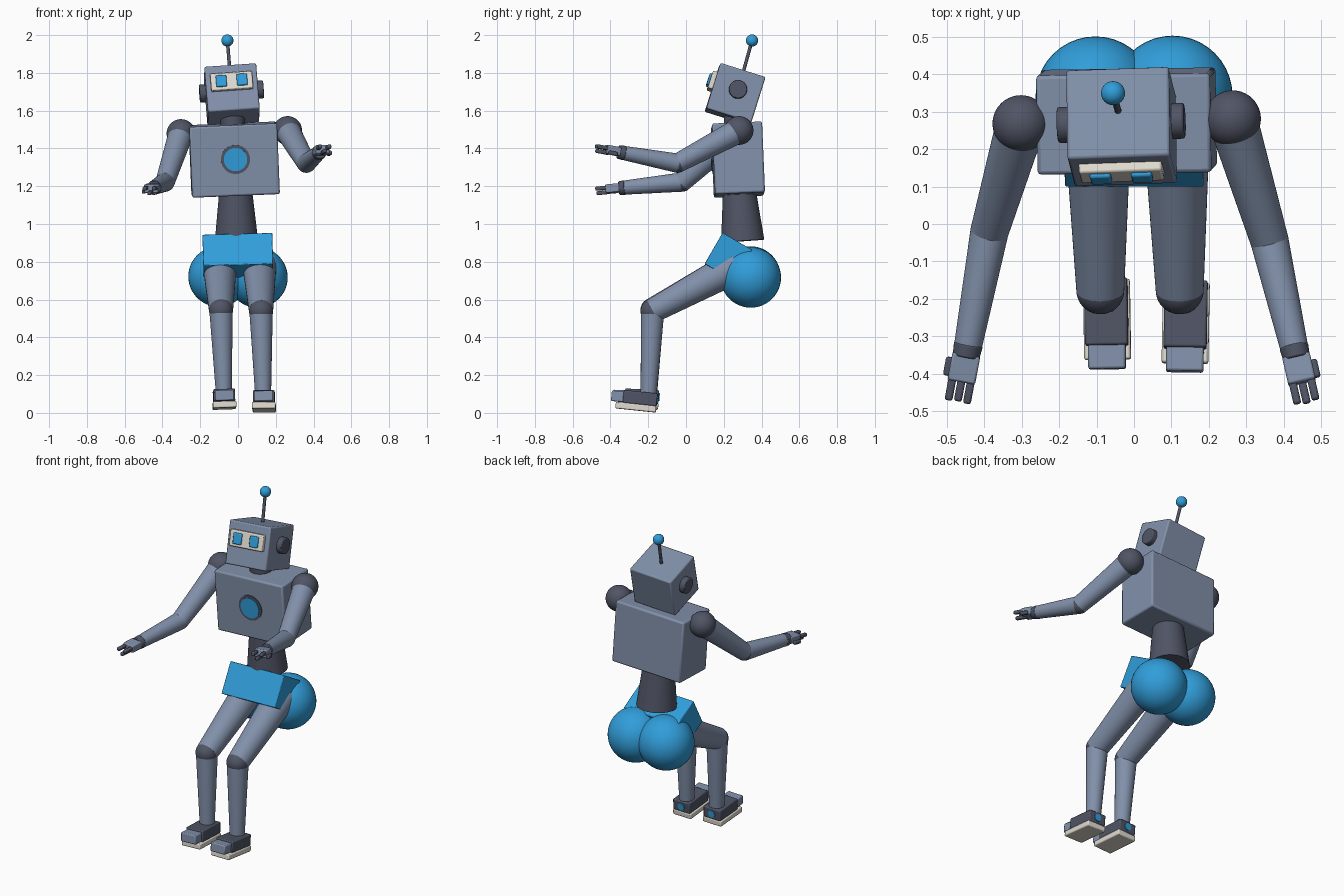
import bpy, bmesh
from math import radians
from mathutils import Matrix, Vector, Euler

cube = bpy.data.objects.get("Cube")
if cube:
    bpy.data.objects.remove(cube, do_unlink=True)


def material(name, rgb):
    m = bpy.data.materials.new(name)
    m.use_nodes = True
    m.diffuse_color = (*rgb, 1)
    m.node_tree.nodes["Principled BSDF"].inputs["Base Color"].default_value = (*rgb, 1)
    return m


STEEL = material("steel blue grey", (0.22, 0.28, 0.40))
DARK = material("dark grey", (0.08, 0.09, 0.13))
BLUE = material("bright blue", (0.03, 0.34, 0.70))
CREAM = material("cream", (0.75, 0.71, 0.63))


def frame(loc, x=0, y=0, z=0):
    rot = Euler((radians(x), radians(y), radians(z))).to_matrix().to_4x4()
    return Matrix.Translation(loc) @ rot


def finish(name, bm, mat, matrix, bevel=0):
    mesh = bpy.data.meshes.new(name)
    bm.to_mesh(mesh)
    bm.free()
    mesh.materials.append(mat)
    ob = bpy.data.objects.new(name, mesh)
    bpy.context.collection.objects.link(ob)
    ob.matrix_world = matrix
    if bevel:
        mod = ob.modifiers.new("soft edges", "BEVEL")
        mod.width, mod.segments = bevel, 2
    bpy.ops.object.select_all(action="DESELECT")
    ob.select_set(True)
    bpy.context.view_layer.objects.active = ob
    bpy.ops.object.shade_smooth_by_angle(angle=radians(35))
    return ob


def box(name, size, mat, base, at=(0, 0, 0), bevel=0.006):
    bm = bmesh.new()
    bmesh.ops.create_cube(bm, size=1)
    bmesh.ops.scale(bm, vec=size, verts=bm.verts)
    return finish(name, bm, mat, base @ Matrix.Translation(at), bevel)


def ball(name, at, r, mat):
    bm = bmesh.new()
    bmesh.ops.create_uvsphere(bm, u_segments=40, v_segments=24, radius=r)
    return finish(name, bm, mat, Matrix.Translation(at))


def rod(name, a, b, ra, rb, mat, base=Matrix(), bevel=0):
    """Tapered cylinder from a to b."""
    a, b = Vector(a), Vector(b)
    bm = bmesh.new()
    bmesh.ops.create_cone(bm, cap_ends=True, segments=40, radius1=ra, radius2=rb,
                          depth=(b - a).length)
    turn = (b - a).to_track_quat("Z", "Y").to_matrix().to_4x4()
    return finish(name, bm, mat, base @ Matrix.Translation((a + b) / 2) @ turn, bevel)


# Head with face plate, eyes, ears and antenna
head = frame((-0.033, 0.26, 1.686), -17.5, -4, 2)
box("head", (0.275, 0.25, 0.253), STEEL, head, bevel=0.008)
box("face_plate", (0.222, 0.04, 0.095), CREAM, head, (0, -0.13, 0.03))
for side, s in (("left", 1), ("right", -1)):
    box(side + "_eye", (0.056, 0.02, 0.064), BLUE, head, (s * 0.055, -0.151, 0.031))
    rod(side + "_ear", (s * 0.12, 0.005, 0.018), (s * 0.17, 0.005, 0.018),
        0.048, 0.048, DARK, head, 0.006)
rod("antenna_rod", (0, 0.006, 0.12), (0, 0, 0.298), 0.009, 0.009, DARK, head)
ball("antenna_tip", head @ Vector((0, 0, 0.3)), 0.032, BLUE)

# Torso, chest light, neck and waist
torso = frame((-0.02, 0.275, 1.341), 2.4, -2.4, 0.8)
box("torso", (0.465, 0.265, 0.375), STEEL, torso, bevel=0.01)
rod("chest_ring", (0.005, -0.12, 0.006), (0.005, -0.138, 0.006), 0.077, 0.077, DARK, torso)
rod("chest_light", (0.005, -0.12, 0.006), (0.005, -0.142, 0.006), 0.062, 0.062, BLUE, torso)
rod("neck", (0, 0, 0.17), (0, 0, 0.26), 0.065, 0.065, DARK, torso)
rod("waist", (-0.008, 0.3, 0.91), (-0.012, 0.283, 1.17), 0.115, 0.088, DARK)

# Pelvis, tilted back, with two round seat halves
pelvis = frame((0, 0.224, 0.822), -30, -1.5)
box("pelvis", (0.37, 0.18, 0.19), BLUE, pelvis, bevel=0.004)
ball("left_seat", (0.103, 0.343, 0.717), 0.16, BLUE)
ball("right_seat", (-0.103, 0.341, 0.722), 0.16, BLUE)


def arm(side, shoulder, elbow, wrist):
    shoulder, elbow, wrist = map(Vector, (shoulder, elbow, wrist))
    ball(side + "_shoulder", shoulder, 0.076, DARK)
    rod(side + "_upper_arm", shoulder, elbow, 0.066, 0.051, STEEL)
    ball(side + "_elbow", elbow, 0.051, DARK)
    rod(side + "_forearm", elbow, wrist, 0.051, 0.037, STEEL)
    # Hand axes: across, along the forearm, upward
    along = (wrist - elbow).normalized()
    across = along.cross(Vector((0, 0, 1))).normalized()
    hand = Matrix((across, along, across.cross(along))).transposed().to_4x4()
    hand.translation = wrist
    rod(side + "_cuff", (0, -0.015, 0), (0, 0.02, 0), 0.039, 0.036, DARK, hand, 0.004)
    box(side + "_palm", (0.075, 0.075, 0.045), STEEL, hand, (0, 0.05, 0.003))
    for i, x in enumerate((-0.025, 0.0, 0.025)):
        drop = -0.016 if i == 1 else 0.008
        box(f"{side}_finger_{i + 1}", (0.021, 0.075, 0.021), DARK, hand, (x, 0.105, drop))
    inner = -0.042 if side == "left" else 0.042
    box(side + "_thumb", (0.02, 0.05, 0.022), DARK, hand, (inner, 0.055, -0.014))


arm("left", (0.263, 0.281, 1.495), (0.362, -0.045, 1.322), (0.43, -0.34, 1.378))
arm("right", (-0.302, 0.268, 1.479), (-0.386, -0.02, 1.222), (-0.445, -0.335, 1.192))


def leg(side, hip, knee, ankle, foot):
    rod(side + "_thigh", hip, knee, 0.09, 0.064, STEEL)
    ball(side + "_knee", knee, 0.064, DARK)
    rod(side + "_shin", knee, ankle, 0.062, 0.042, STEEL)
    # Shoe in a frame at the centre of the sole
    box(side + "_sole", (0.125, 0.215, 0.034), CREAM, foot)
    box(side + "_shoe", (0.115, 0.18, 0.068), DARK, foot, (0, 0.018, 0.05))
    box(side + "_toe", (0.1, 0.08, 0.055), STEEL, foot, (0, -0.095, 0.047))
    rod(side + "_heel_light", (0, 0.1, 0.05), (0, 0.113, 0.05), 0.022, 0.022, BLUE, foot)


leg("left", (0.113, 0.27, 0.78), (0.122, -0.177, 0.54), (0.133, -0.198, 0.09),
    frame((0.138, -0.265, 0.03), -6, -0.5, -1))
leg("right", (-0.097, 0.27, 0.78), (-0.09, -0.177, 0.545), (-0.075, -0.195, 0.1),
    frame((-0.072, -0.255, 0.04), -3, -2, 1))
